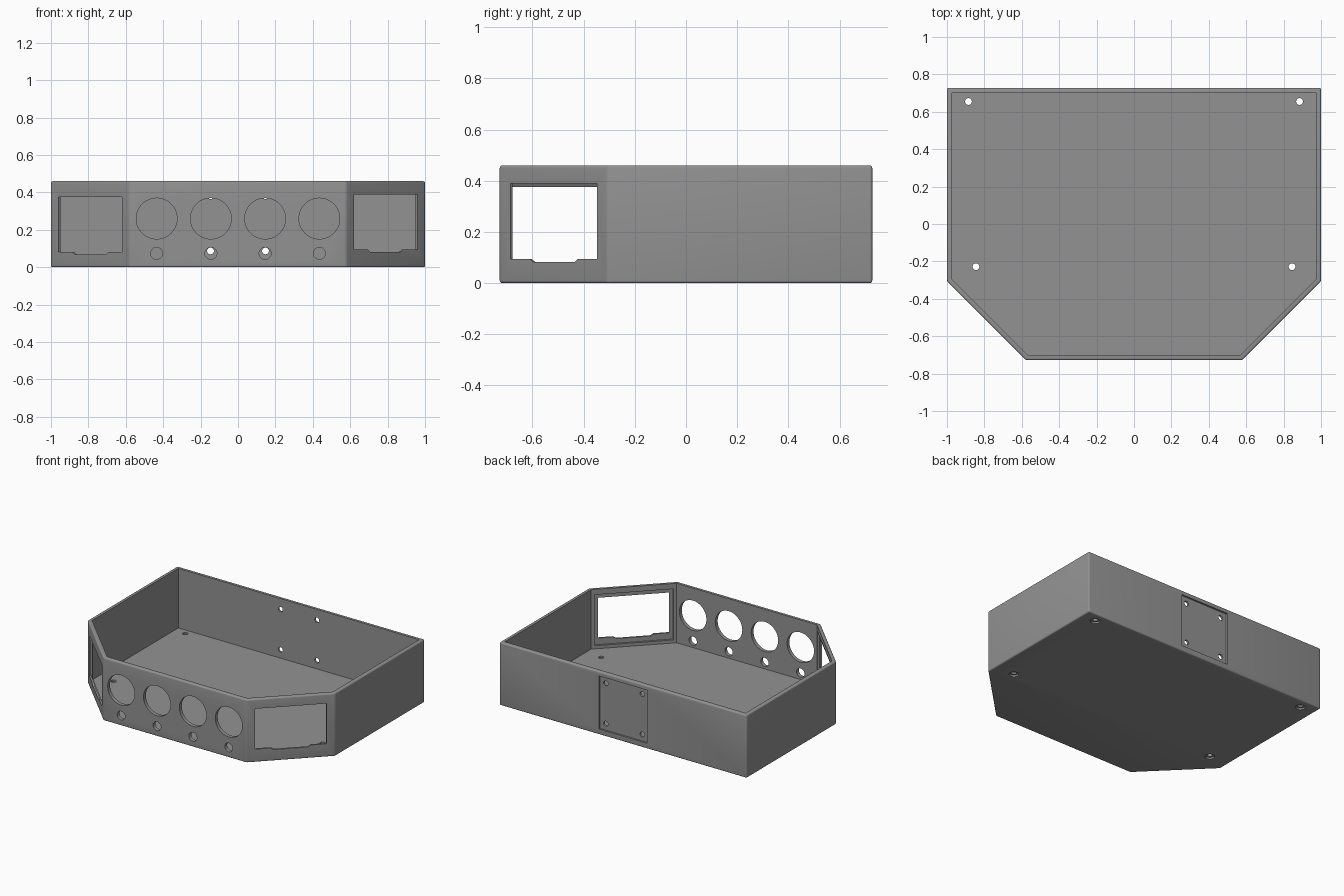
import bpy, bmesh, math
from mathutils import Matrix, Vector

if "Cube" in bpy.data.objects:
    bpy.data.objects.remove(bpy.data.objects["Cube"])

WALL, FLOOR, HEIGHT, DEPTH = 0.027, 0.025, 0.46, 0.728

grey = bpy.data.materials.new("mid grey plastic")
grey.diffuse_color = (0.29, 0.29, 0.29, 1)
grey.use_nodes = True
grey.node_tree.nodes["Principled BSDF"].inputs["Base Color"].default_value = grey.diffuse_color


def prism(name, points, depth, matrix=Matrix()):
    """Extrude a flat outline along local z, then place it."""
    bm = bmesh.new()
    face = bm.faces.new([bm.verts.new((x, y, 0)) for x, y in points])
    ext = bmesh.ops.extrude_face_region(bm, geom=[face])
    new = [v for v in ext["geom"] if isinstance(v, bmesh.types.BMVert)]
    bmesh.ops.translate(bm, vec=(0, 0, depth), verts=new)
    bmesh.ops.recalc_face_normals(bm, faces=bm.faces)
    bm.transform(matrix)
    mesh = bpy.data.meshes.new(name)
    bm.to_mesh(mesh)
    bm.free()
    mesh.materials.append(grey)
    obj = bpy.data.objects.new(name, mesh)
    bpy.context.collection.objects.link(obj)
    return obj


def circle(r, n=48):
    return [(r * math.cos(2 * math.pi * i / n), r * math.sin(2 * math.pi * i / n)) for i in range(n)]


def rect(w, z0, z1):
    return [(-w, z0), (w, z0), (w, z1), (-w, z1)]


def apply(modifier):
    bpy.context.view_layer.objects.active = case
    bpy.ops.object.modifier_apply(modifier=modifier.name)


def cut(points, depth, matrix):
    cutter = prism("cutter", points, depth, matrix)
    cutter.hide_render = True
    mod = case.modifiers.new("cut", "BOOLEAN")
    mod.operation, mod.solver, mod.object = "DIFFERENCE", "EXACT", cutter
    apply(mod)
    bpy.data.objects.remove(cutter)


def wall_frame(x, y, angle, z=0):
    """Local x runs along the wall, local y is up, local z points outward."""
    out = Vector((math.cos(angle), math.sin(angle), 0))
    side = Vector((0, 0, 1)).cross(out)
    m = Matrix((side, (0, 0, 1), out)).transposed().to_4x4()
    return Matrix.Translation((x, y, z)) @ m


def outline(inset):
    """Rectangle with the two front corners cut off."""
    x, y = 1 - inset, DEPTH - inset
    k = inset * math.tan(math.pi / 8)
    cx, cy = 0.578 - k, 0.306 - k
    return [(-cx, -y), (cx, -y), (x, -cy), (x, y), (-x, y), (-x, -cy)]


# Case shell with softened outer edges
case = prism("case", outline(0), HEIGHT)
bev = case.modifiers.new("soft edges", "BEVEL")
bev.width, bev.segments, bev.limit_method, bev.angle_limit = 0.01, 4, "ANGLE", 0.5
apply(bev)
cut(outline(WALL), 1, Matrix.Translation((0, 0, FLOOR)))

# Front wall: four large round openings with a small hole under each
for x in (-0.435, -0.145, 0.145, 0.435):
    for r, z in ((0.109, 0.26), (0.032, 0.074)):
        cut(circle(r, 64), 0.2, wall_frame(x, -DEPTH + 0.1, -math.pi / 2, z) @ Matrix.Translation((0, 0, -0.1)))

# Angled walls: display windows with a notched sill and an inner ledge
for side, z0, z1 in ((-1, 0.08, 0.376), (1, 0.095, 0.39)):
    frame = wall_frame(side * 0.789, -0.517, -math.pi / 2 + side * math.pi / 4)
    window = [(-0.24, z0), (-0.135, z0), (-0.115, z0 - 0.013), (0.115, z0 - 0.013),
              (0.135, z0), (0.24, z0), (0.24, z1), (-0.24, z1)]
    cut(window, 0.2, frame @ Matrix.Translation((0, 0, -0.1)))
    cut(rect(0.266, 0.048, 0.42), 0.1, frame @ Matrix.Translation((0, 0, -0.113)))

# Back wall: shallow square recess with four screw holes
back = wall_frame(0, DEPTH, math.pi / 2)
cut(rect(0.195, 0.04, 0.428), 0.1, back @ Matrix.Translation((0, 0, -0.013)))
for x in (-0.147, 0.147):
    for z in (0.087, 0.382):
        cut(circle(0.018, 32), 0.2, back @ Matrix.Translation((x, z, -0.1)))

# Floor: four screw holes, counterbored from below
for side in (-1, 1):
    for x, y in ((0.885, 0.655), (0.845, -0.228)):
        cut(circle(0.018, 32), 0.2, Matrix.Translation((side * x, y, -0.1)))
        cut(circle(0.032, 32), 0.1, Matrix.Translation((side * x, y, -0.088)))

# Smooth shading with sharp edges kept
bpy.ops.object.select_all(action="DESELECT")
case.select_set(True)
bpy.context.view_layer.objects.active = case
bpy.ops.object.shade_smooth_by_angle(angle=math.radians(30))
